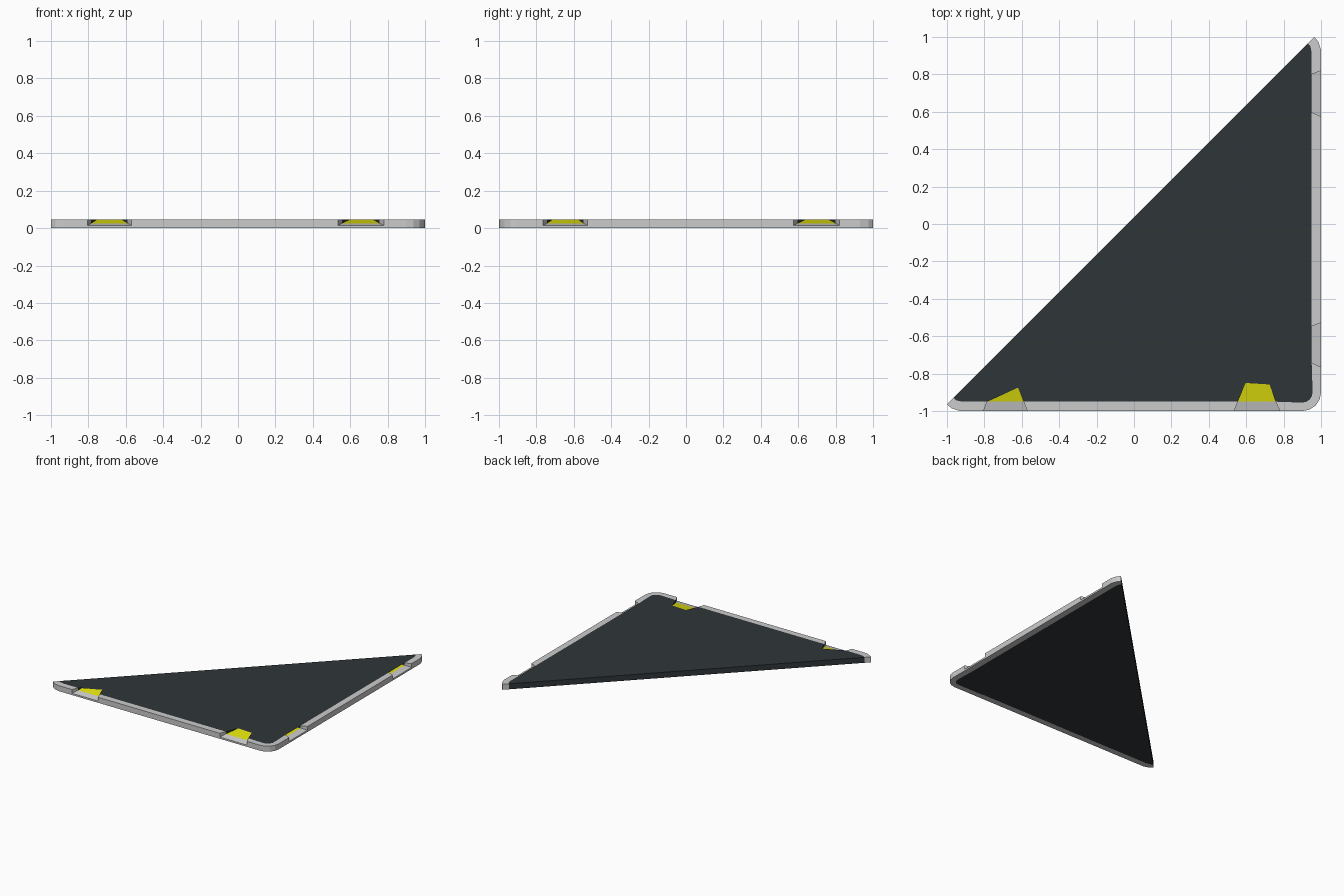
import bpy, bmesh
from math import sin, cos, radians

if "Cube" in bpy.data.objects:
    bpy.data.objects.remove(bpy.data.objects["Cube"])

H = 0.045          # paving and curb height
W = 0.05           # curb width
Z_OUT, Z_IN = 0.014, 0.026   # dropped curb: street side, paving side


def material(name, rgb):
    m = bpy.data.materials.new(name)
    m.diffuse_color = (*rgb, 1)
    m.use_nodes = True
    m.node_tree.nodes["Principled BSDF"].inputs["Base Color"].default_value = m.diffuse_color
    return m


def finish(bm, name, mat=None, recalc=False):
    bmesh.ops.remove_doubles(bm, verts=bm.verts, dist=1e-5)
    bmesh.ops.dissolve_degenerate(bm, edges=bm.edges, dist=1e-5)
    if recalc:
        bmesh.ops.recalc_face_normals(bm, faces=bm.faces)
    me = bpy.data.meshes.new(name)
    bm.to_mesh(me)
    bm.free()
    if mat:
        me.materials.append(mat)
    ob = bpy.data.objects.new(name, me)
    bpy.context.collection.objects.link(ob)


def face(bm, pts):
    bm.faces.new([bm.verts.new(p) for p in pts])


def front(s, d):   # s along the front side, d inward from the edge
    return (s, -1 + d)


def right(s, d):   # s along the right side
    return (1 - d, s)


# ramps: side, gap at outer edge, gap at inner edge, two pad tips (s, depth)
ramps = [
    (front, (-0.805, -0.57), (-0.785, -0.59), ((-0.755, 0.125), (-0.62, 0.125))),
    (front, (0.535, 0.78), (0.555, 0.757), ((0.597, 0.15), (0.725, 0.142))),
    (right, (-0.765, -0.527), (-0.742, -0.547), ((-0.715, 0.125), (-0.575, 0.125))),
    (right, (0.575, 0.82), (0.597, 0.80), ((0.637, 0.153), (0.765, 0.142))),
]

dark = material("dark_paving", (0.028, 0.036, 0.04))
yellow = material("yellow", (0.75, 0.75, 0.004))

# tapering tip at the left end; the far right end mirrors it across the diagonal
tip = [((-1, -0.965), (-0.965, -0.93)), ((-0.975, -0.985), (-0.95, -0.943)),
       ((-0.93, -1), (-0.915, -0.95))]
tip_far = [((-o[1], -o[0]), (-i[1], -i[0])) for o, i in reversed(tip)]
corner = []
for k in range(5):
    a = radians(-90 + 22.5 * k)
    corner.append(tuple((0.9 + r * cos(a), -0.9 + r * sin(a)) for r in (0.1, 0.055)))

# curb stations (outer, inner, z outer, z inner) and paving outline
stations, outline = [], []


def add_plain(pairs):
    for o, i in pairs:
        stations.append((o, i, H, H))
        outline.append(i)


def add_ramp(r):
    side, out, inn, tips = r
    for k, drops in ((0, (False, True)), (1, (True, False))):
        for low in drops:
            stations.append((side(out[k], 0), side(inn[k], W),
                             Z_OUT if low else H, Z_IN if low else H))
    outline.extend([side(inn[0], W), side(*tips[0]), side(*tips[1]), side(inn[1], W)])


add_plain(tip)
add_ramp(ramps[0])
add_ramp(ramps[1])
add_plain(corner)
add_ramp(ramps[2])
add_ramp(ramps[3])
add_plain(tip_far)

# curb lofted through its stations
bm = bmesh.new()
rings = [[(*o, 0), (*o, zo), (*i, zi), (*i, 0)] for o, i, zo, zi in stations]
for a, b in zip(rings, rings[1:]):
    for j in range(4):
        n = (j + 1) % 4
        pts = []
        for p in (a[j], b[j], b[n], a[n]):
            if p not in pts:
                pts.append(p)
        if len(pts) > 2:
            face(bm, pts)
face(bm, rings[0])
face(bm, rings[-1][::-1])
finish(bm, "curb", recalc=True)

# paving: notched top, plain underside, long diagonal wall, ramp flanks
bm = bmesh.new()
face(bm, [(*p, H) for p in outline])
under = [i for o, i in tip + corner + tip_far]
face(bm, [(*p, 0) for p in reversed(under)])
a, b = outline[-1], outline[0]
face(bm, [(*a, 0), (*b, 0), (*b, H), (*a, H)])
for side, out, inn, tips in ramps:
    p, q = side(inn[0], W), side(*tips[0])
    face(bm, [(*p, Z_IN), (*q, H), (*p, H)])
    p, q = side(inn[1], W), side(*tips[1])
    face(bm, [(*q, H), (*p, Z_IN), (*p, H)])
bmesh.ops.triangulate(bm, faces=[f for f in bm.faces if len(f.verts) > 4])
finish(bm, "paving", dark)

# yellow tactile pads sloping down to the dropped curb
for n, (side, out, inn, tips) in enumerate(ramps):
    bm = bmesh.new()
    face(bm, [(*side(inn[0], W), Z_IN), (*side(inn[1], W), Z_IN),
              (*side(*tips[1]), H), (*side(*tips[0]), H)])
    finish(bm, f"ramp_pad_{n + 1}", yellow)
